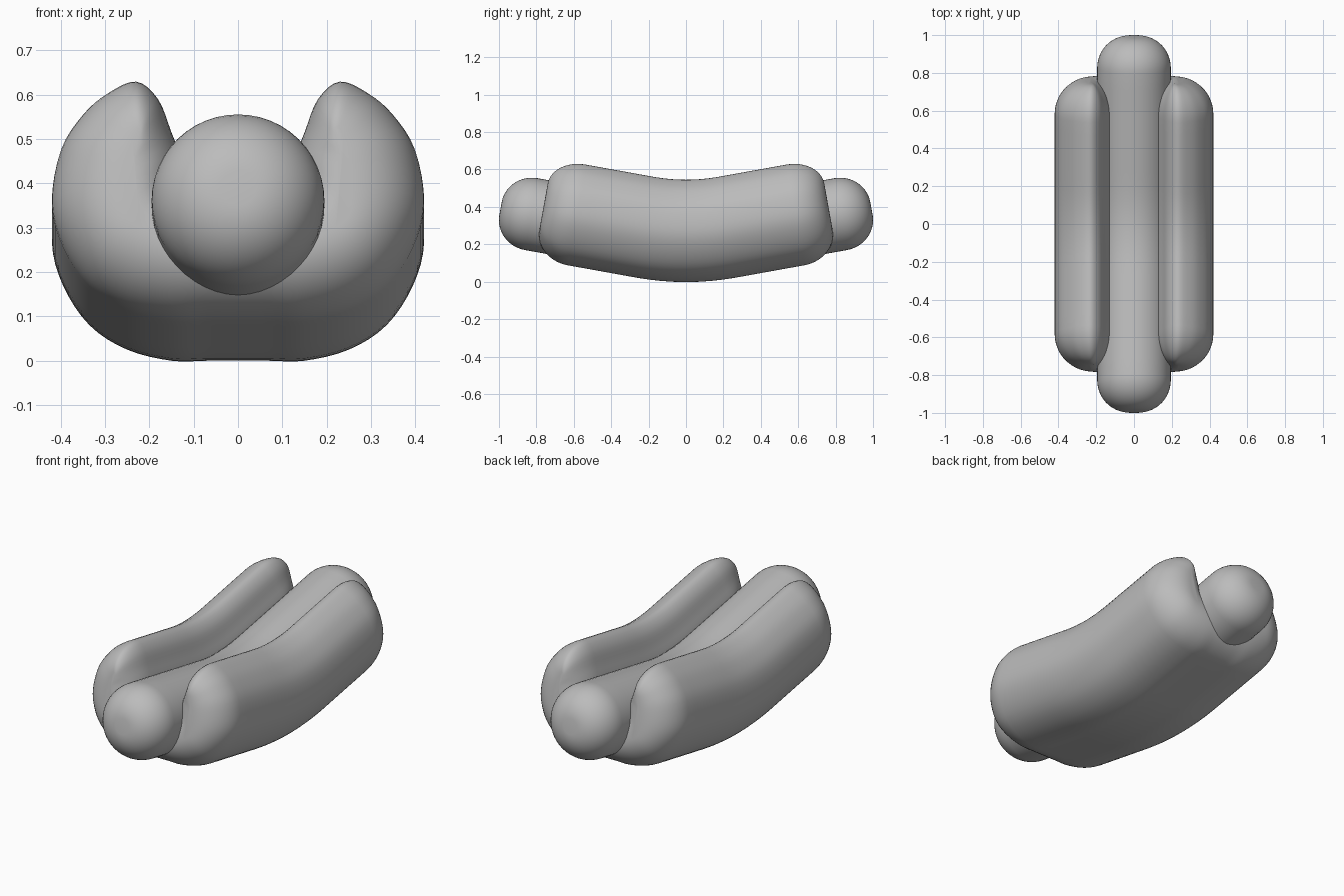
import bpy, bmesh, math
from mathutils import Vector

cube = bpy.data.objects.get("Cube")
if cube:
    bpy.data.objects.remove(cube)

mat = bpy.data.materials.new("plain_grey")
mat.use_nodes = True
GREY = (0.5, 0.5, 0.5, 1)
mat.diffuse_color = GREY
mat.node_tree.nodes["Principled BSDF"].inputs["Base Color"].default_value = GREY

SLOPE, KNEE = 0.18, 0.27


def bend(x, y, h):
    """Place a point on the upward curving body: level middle, sloping ends."""
    a = abs(y)
    if a < KNEE:
        rise, slope = SLOPE * a * a / (2 * KNEE), SLOPE * a / KNEE
    else:
        rise, slope = SLOPE * (a - KNEE / 2), SLOPE
    t = math.atan(slope)
    return (x, y - math.copysign(h * math.sin(t), y), rise + h * math.cos(t))


def stations(half, depth, steps=12):
    """Lengthwise positions with section scale, rounded off at both ends."""
    body = half - depth
    side = [(body * i / 10, 1.0) for i in range(10)]
    for i in range(steps + 1):
        a = math.radians(88) * i / steps
        side.append((body + depth * math.sin(a), math.cos(a)))
    return [(-y, s) for y, s in reversed(side[1:])] + side


def loft(name, rings):
    """Skin a row of closed rings and cap both ends."""
    bm = bmesh.new()
    rows = [[bm.verts.new(p) for p in ring] for ring in rings]
    n = len(rows[0])
    for a, b in zip(rows, rows[1:]):
        for i in range(n):
            j = (i + 1) % n
            bm.faces.new((a[i], a[j], b[j], b[i]))
    bm.faces.new(rows[0])
    bm.faces.new(rows[-1])
    bmesh.ops.recalc_face_normals(bm, faces=bm.faces)
    for f in bm.faces:
        f.smooth = True
    me = bpy.data.meshes.new(name)
    bm.to_mesh(me)
    bm.free()
    me.materials.append(mat)
    ob = bpy.data.objects.new(name, me)
    bpy.context.collection.objects.link(ob)
    return ob


def smooth_loop(pts, sub=4):
    """Catmull-Rom through a closed loop of points."""
    out, n = [], len(pts)
    for i in range(n):
        p0, p1, p2, p3 = (pts[(i + k) % n] for k in (-1, 0, 1, 2))
        for k in range(sub):
            t = k / sub
            out.append(0.5 * (2 * p1 + (p2 - p0) * t
                              + (2 * p0 - 5 * p1 + 4 * p2 - p3) * t * t
                              + (3 * p1 - p0 - 3 * p2 + p3) * t ** 3))
    return out


# Bun: half section (outline x, z, then the core point it rounds towards)
half = [
    (0, 0, 0, .15), (.07, 0, .08, .15), (.15, 0, .16, .16), (.25, .025, .21, .18),
    (.335, .08, .24, .2), (.395, .17, .25, .23), (.42, .27, .25, .28),
    (.40, .39, .245, .34), (.35, .47, .235, .38), (.295, .518, .23, .40),
    (.23, .545, .225, .41), (.18, .505, .22, .40), (.15, .43, .225, .37),
    (.125, .36, .235, .32), (.12, .28, .2, .2), (0, .22, 0, .16),
]
pairs = [Vector(p) for p in half]
pairs += [Vector((-p[0], p[1], -p[2], p[3])) for p in reversed(half[1:-1])]
section = smooth_loop(pairs)


def bun_ring(y, s):
    return [bend(p[2] + (p[0] - p[2]) * s, y, p[3] + (p[1] - p[3]) * s) for p in section]


loft("bun", [bun_ring(y, s) for y, s in stations(.812, .18)])

# Sausage: round section with a slightly flattened, rounded end
RADIUS, CORE, AXIS = .195, .035, .233


def sausage_ring(y, s):
    r = CORE + (RADIUS - CORE) * s
    angles = [math.tau * i / 48 for i in range(48)]
    return [bend(r * math.cos(a), y, AXIS + r * math.sin(a)) for a in angles]


loft("sausage", [sausage_ring(y, s) for y, s in stations(1.033, .165)])
